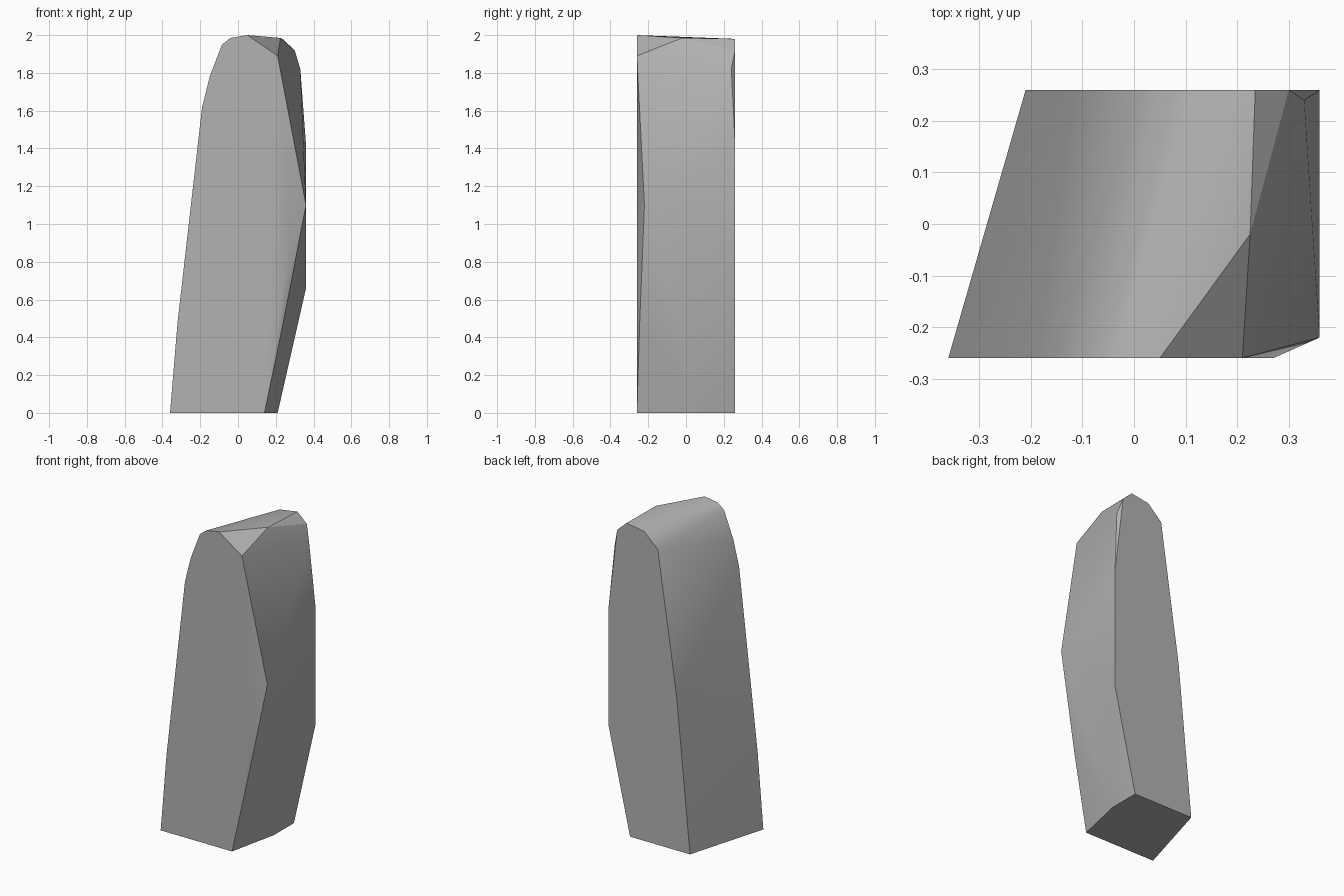
import bpy, bmesh, math

cube = bpy.data.objects.get("Cube")
if cube:
    bpy.data.objects.remove(cube, do_unlink=True)

DEPTH = 0.26  # half thickness of the slab

# Front outline (x, z)
front_profile = [(-0.36, 0), (-0.32, 0.48), (-0.19, 1.62), (-0.15, 1.78),
                 (-0.085, 1.95), (-0.04, 1.985), (0.05, 2.0), (0.21, 1.89),
                 (0.27, 0.85), (0.14, 0)]

# Back outline (x, z)
back_profile = [(-0.21, 0), (-0.116, 0.98), (0.015, 1.87), (0.11, 1.96),
                (0.235, 1.98), (0.30, 1.92), (0.36, 1.42), (0.36, 0.66),
                (0.21, 0)]

# Corners chipped into the side and crown (x, y, z)
side_chips = [(0.36, -0.22, 1.1), (0.24, -0.245, 0.48), (0.21, 0.06, 0),
              (0.225, -0.02, 1.985), (0.33, 0.24, 1.82)]

# One grey stone
stone = bpy.data.materials.new("stone_grey")
stone.use_nodes = True
grey = (0.45, 0.45, 0.45, 1)
stone.diffuse_color = grey
stone.node_tree.nodes["Principled BSDF"].inputs["Base Color"].default_value = grey

# Standing stone: convex skin over both outlines and the chipped corners
bm = bmesh.new()
for x, z in front_profile:
    bm.verts.new((x, -DEPTH, z))
for x, z in back_profile:
    bm.verts.new((x, DEPTH, z))
for corner in side_chips:
    bm.verts.new(corner)
bmesh.ops.convex_hull(bm, input=bm.verts[:])
loose = [v for v in bm.verts if not v.link_faces]
bmesh.ops.delete(bm, geom=loose, context='VERTS')
bmesh.ops.dissolve_limit(bm, angle_limit=math.radians(0.5),
                         verts=bm.verts[:], edges=bm.edges[:])
bmesh.ops.recalc_face_normals(bm, faces=bm.faces[:])

mesh = bpy.data.meshes.new("standing_stone")
bm.to_mesh(mesh)
bm.free()
mesh.materials.append(stone)
obj = bpy.data.objects.new("standing_stone", mesh)
bpy.context.collection.objects.link(obj)

# Soft shading with crisp outer edges
bpy.ops.object.select_all(action='DESELECT')
obj.select_set(True)
bpy.context.view_layer.objects.active = obj
bpy.ops.object.shade_smooth_by_angle(angle=math.radians(30))
